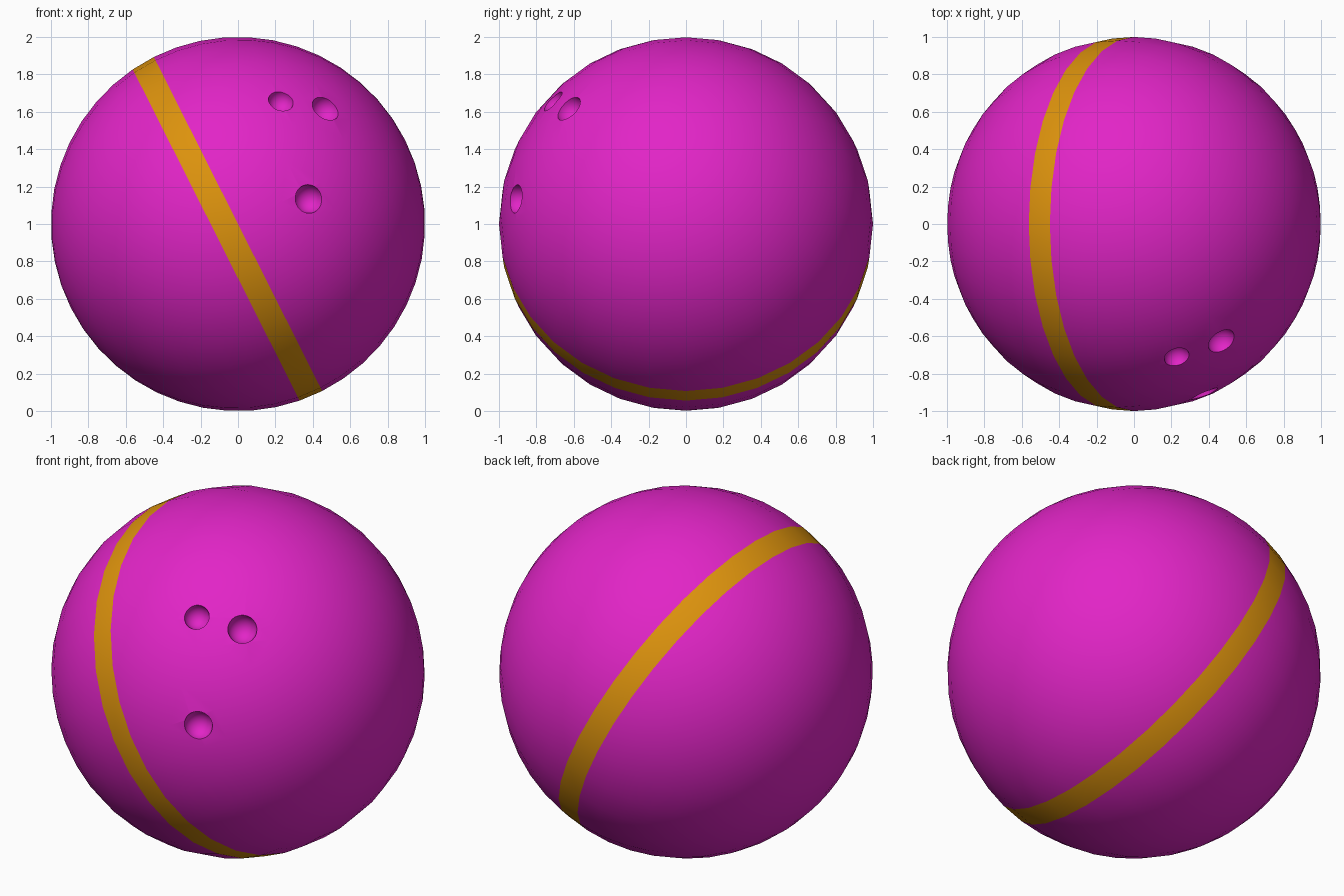
import bpy, bmesh, math
from mathutils import Vector, Matrix

if "Cube" in bpy.data.objects:
    bpy.data.objects.remove(bpy.data.objects["Cube"])

CENTRE = Vector((0, 0, 1))
AXIS = Vector((0.893, 0, 0.45)).normalized()   # stripe plane normal


def material(name, rgb):
    m = bpy.data.materials.new(name)
    m.diffuse_color = (*rgb, 1)
    m.use_nodes = True
    m.node_tree.nodes["Principled BSDF"].inputs["Base Color"].default_value = m.diffuse_color
    return m


magenta = material("magenta", (0.76, 0.018, 0.57))
orange = material("orange", (0.72, 0.29, 0.004))


def make_ball(name, centre, radius, axis, segs, rings, mats):
    """UV sphere whose poles lie on the given axis."""
    bm = bmesh.new()
    turn = Vector((0, 0, 1)).rotation_difference(axis).to_matrix().to_4x4()
    bmesh.ops.create_uvsphere(bm, u_segments=segs, v_segments=rings, radius=radius,
                              matrix=Matrix.Translation(centre) @ turn)
    me = bpy.data.meshes.new(name)
    bm.to_mesh(me)
    bm.free()
    for m in mats:
        me.materials.append(m)
    ob = bpy.data.objects.new(name, me)
    bpy.context.collection.objects.link(ob)
    return ob


# Ball: the ring of faces just behind the equator is the stripe
ball = make_ball("bowling_ball", CENTRE, 1, AXIS, 32, 24, [magenta, orange])
for p in ball.data.polygons:
    p.use_smooth = True
    d = (p.center - CENTRE).dot(AXIS)
    p.material_index = 1 if -0.13 < d < 0 else 0

# Finger and thumb holes: round pits cut into the surface
holes = [((0.23, -0.715, 0.66), 0.068),
         ((0.47, -0.63, 0.62), 0.078),
         ((0.38, -0.915, 0.135), 0.077)]
cutters = []
for i, (pos, r) in enumerate(holes):
    out = Vector(pos).normalized()
    c = make_ball(f"hole_cutter_{i + 1}", CENTRE + out * 0.995, r, out, 32, 16, [magenta])
    for p in c.data.polygons:
        p.use_smooth = True
    c.hide_render = True
    mod = ball.modifiers.new(f"hole_{i + 1}", 'BOOLEAN')
    mod.operation = 'DIFFERENCE'
    mod.solver = 'EXACT'
    mod.object = c
    cutters.append(c)

# Bake the cuts, drop the cutters, keep the hole rims crisp
bpy.context.view_layer.update()
baked = bpy.data.meshes.new_from_object(ball.evaluated_get(bpy.context.evaluated_depsgraph_get()))
ball.modifiers.clear()
ball.data = baked
for c in cutters:
    bpy.data.objects.remove(c)
bpy.context.view_layer.objects.active = ball
ball.select_set(True)
bpy.ops.object.shade_smooth_by_angle(angle=math.radians(35))
